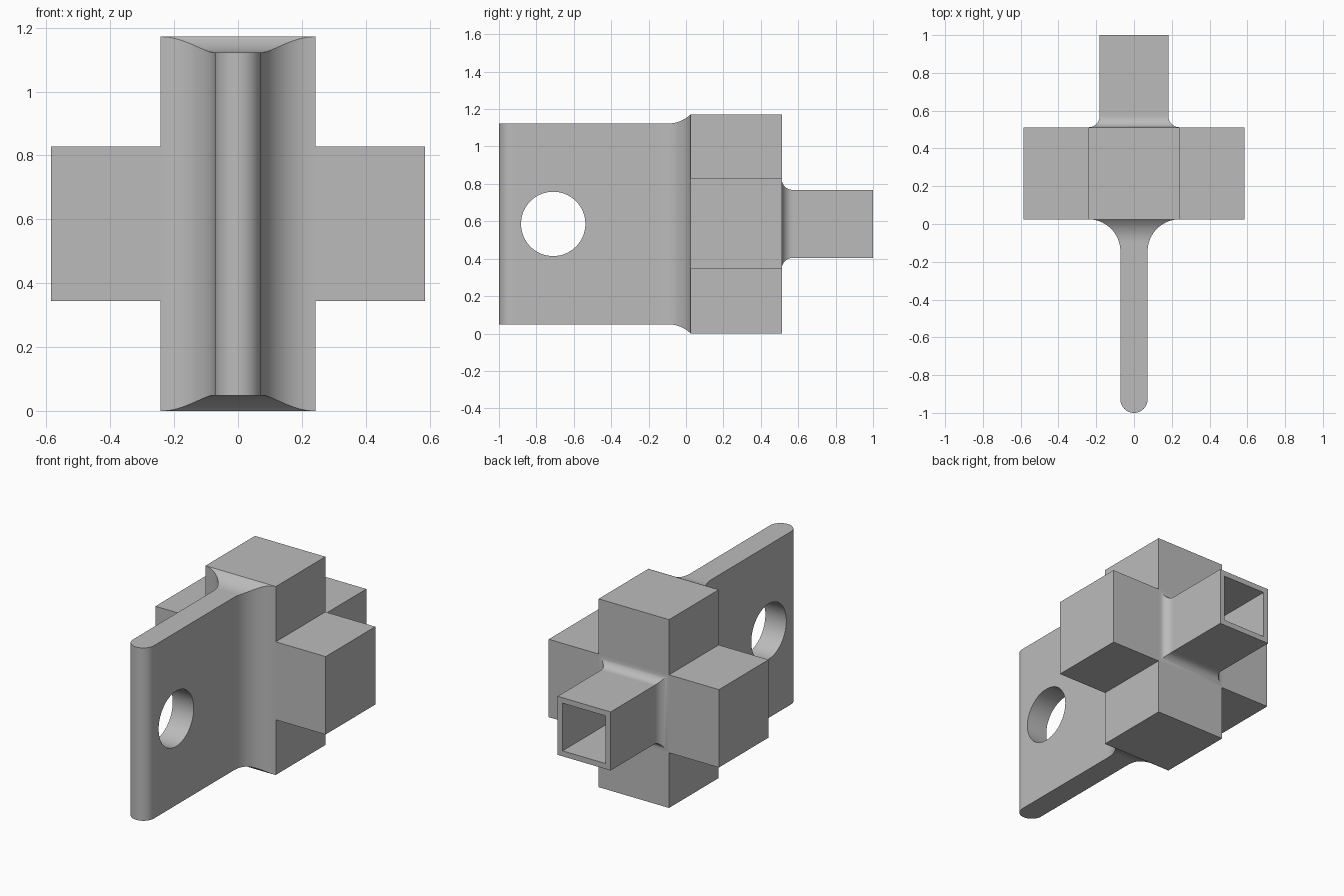
import bpy, bmesh
from math import sin, cos, pi, sqrt

cube = bpy.data.objects.get("Cube")
if cube:
    bpy.data.objects.remove(cube, do_unlink=True)

MID = 0.586          # height of the centre line
ARM = 0.242          # half width of the block's arms
REACH = 0.585        # arm length from the centre
FRONT, BACK = 0.025, 0.512

grey = bpy.data.materials.new("plain_grey")
grey.use_nodes = True
colour = (0.5, 0.5, 0.5, 1)
grey.diffuse_color = colour
grey.node_tree.nodes["Principled BSDF"].inputs["Base Color"].default_value = colour


def finish(name, bm):
    bmesh.ops.recalc_face_normals(bm, faces=bm.faces)
    mesh = bpy.data.meshes.new(name)
    bm.to_mesh(mesh)
    bm.free()
    obj = bpy.data.objects.new(name, mesh)
    mesh.materials.append(grey)
    bpy.context.collection.objects.link(obj)
    return obj


def activate(obj):
    bpy.ops.object.select_all(action='DESELECT')
    obj.select_set(True)
    bpy.context.view_layer.objects.active = obj


def loft(name, sections):
    """Join rectangular sections (y, half width, half height) and cap the ends."""
    bm = bmesh.new()
    rings = [[bm.verts.new((sx * w, y, MID + sz * h))
              for sx, sz in ((-1, -1), (1, -1), (1, 1), (-1, 1))]
             for y, w, h in sections]
    for a, b in zip(rings, rings[1:]):
        for i in range(4):
            j = (i + 1) % 4
            bm.faces.new((a[i], a[j], b[j], b[i]))
    bm.faces.new(rings[0])
    bm.faces.new(rings[-1])
    return finish(name, bm)


# Cross-shaped block: outline extruded from front to back
bm = bmesh.new()
outline = [(ARM, ARM), (ARM, REACH), (-ARM, REACH), (-ARM, ARM), (-REACH, ARM), (-REACH, -ARM)]
outline += [(-x, -z) for x, z in outline]
face = bm.faces.new([bm.verts.new((x, FRONT, MID + z)) for x, z in outline])
ext = bmesh.ops.extrude_face_region(bm, geom=[face], use_keep_orig=True)
bmesh.ops.translate(bm, vec=(0, BACK - FRONT, 0),
                    verts=[v for v in ext["geom"] if isinstance(v, bmesh.types.BMVert)])
finish("cross_block", bm)

# Mounting plate: rounded nose, flat sides, base flared in width and height
HALF, TALL, R, N = 0.072, 0.537, ARM - 0.072, 20
rise = REACH + 0.001 - TALL
tall_start = FRONT - sqrt(R * R - (R - rise) ** 2)
sections = []
for i in range(N):
    a = (i + 0.5) / (N - 0.5) * pi / 2 if i else 0.03
    sections.append((-1 + HALF * (1 - cos(a)), HALF * sin(a), TALL))
sections.append((-0.92, HALF, TALL))
sections.append((FRONT - R - 0.01, HALF, TALL))
for i in range(N + 1):
    a = i / N * pi / 2
    y = FRONT - R + R * sin(a)
    t = max(0, y - tall_start)
    sections.append((y, HALF + R * (1 - cos(a)), TALL + R - sqrt(R * R - t * t)))
plate = loft("mounting_plate", sections)

# Round hole through the plate
bpy.ops.mesh.primitive_cylinder_add(vertices=64, radius=0.172, depth=0.6,
                                    location=(0, -0.71, MID), rotation=(0, pi / 2, 0))
cutter = bpy.context.object
cutter.name = "hole_cutter"
cutter.hide_render = True
activate(plate)
hole = plate.modifiers.new("hole", 'BOOLEAN')
hole.operation, hole.solver, hole.object = 'DIFFERENCE', 'EXACT', cutter
bpy.ops.object.modifier_apply(modifier="hole")
bpy.data.objects.remove(cutter, do_unlink=True)

# Hollow square shaft with a small fillet at its base
S, WALL, F, M = 0.182, 0.034, 0.058, 10
sections = []
for i in range(M + 1):
    a = i / M * pi / 2
    w = S + F * (1 - sin(a))
    sections.append((BACK + F * (1 - cos(a)), w, w))
sections += [(BACK + F + 0.01, S, S), (1, S, S),
             (1, S - WALL, S - WALL), (BACK + 0.01, S - WALL, S - WALL)]
shaft = loft("hollow_shaft", sections)

for part in (plate, shaft):
    activate(part)
    bpy.ops.object.shade_smooth_by_angle(angle=pi / 7)
